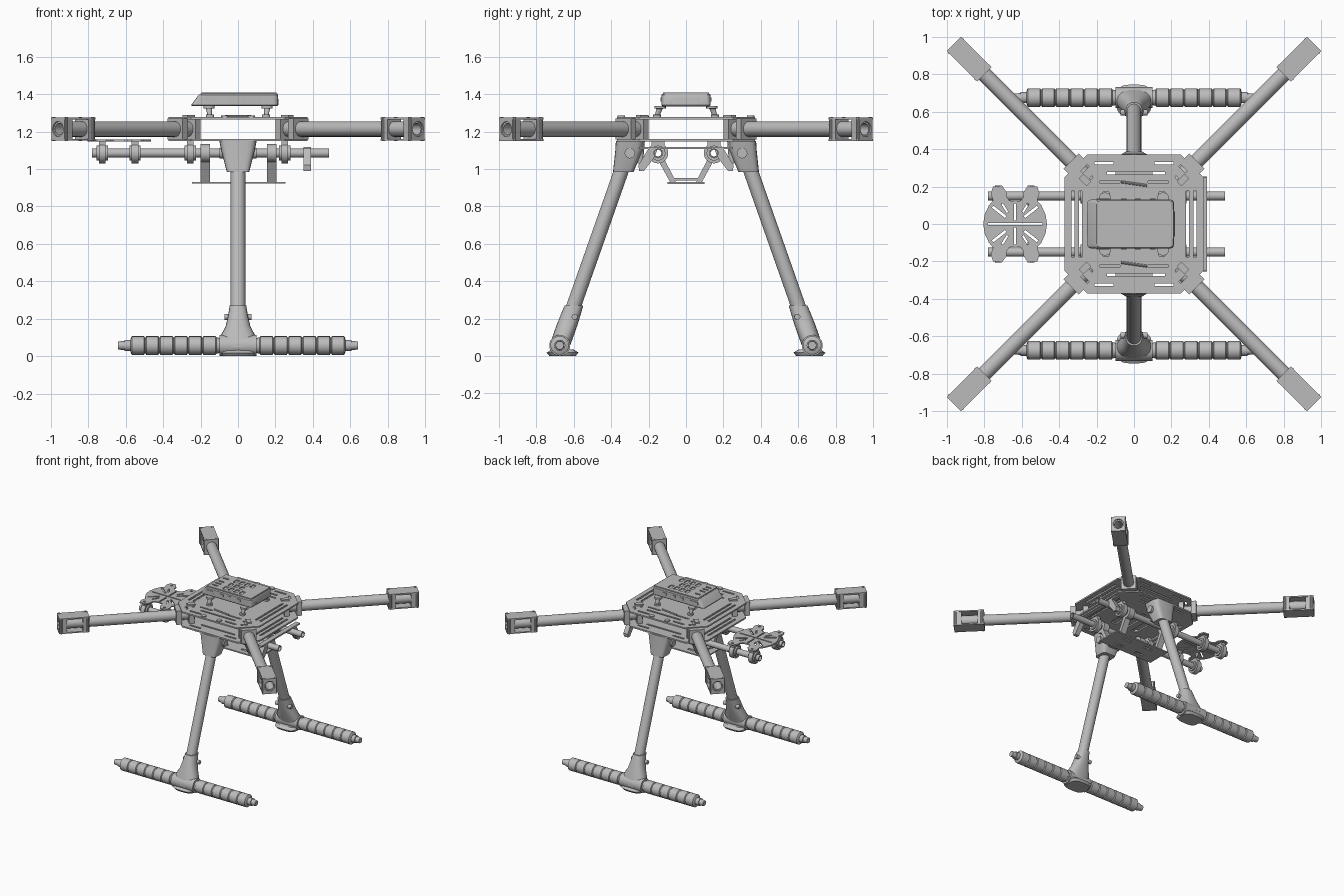
import bpy, bmesh
from math import cos, sin, pi, radians, copysign
from mathutils import Vector

cube = bpy.data.objects.get("Cube")
if cube:
    bpy.data.objects.remove(cube)

grey = bpy.data.materials.new("mid_grey")
grey.use_nodes = True
colour = (0.5, 0.5, 0.5, 1)
grey.diffuse_color = colour
grey.node_tree.nodes["Principled BSDF"].inputs["Base Color"].default_value = colour
parts = []
UP, X = Vector((0, 0, 1)), Vector((1, 0, 0))


def add(name, mesh):
    mesh.materials.clear()
    mesh.materials.append(grey)
    obj = bpy.data.objects.new(name, mesh)
    bpy.context.collection.objects.link(obj)
    parts.append(obj)
    return obj


def from_rings(name, rings, closed=False):
    """Skin a list of equal point rings; cap the ends unless closed."""
    bm = bmesh.new()
    rows = [[bm.verts.new(p) for p in ring] for ring in rings]
    n = len(rows[0])
    for a, b in zip(rows, rows[1:] + (rows[:1] if closed else [])):
        for i in range(n):
            j = (i + 1) % n
            bm.faces.new((a[i], a[j], b[j], b[i]))
    if not closed:
        bm.faces.new(rows[0])
        bm.faces.new(rows[-1])
    bmesh.ops.recalc_face_normals(bm, faces=bm.faces)
    mesh = bpy.data.meshes.new(name)
    bm.to_mesh(mesh)
    bm.free()
    return add(name, mesh)


def lathe(name, start, end, profile, closed=False, n=24):
    """Turn (distance, radius) pairs about the line from start to end."""
    start, axis = Vector(start), (Vector(end) - Vector(start)).normalized()
    q = axis.to_track_quat('Z', 'Y')
    rings = [[start + axis * t + q @ Vector((r * cos(2 * pi * i / n), r * sin(2 * pi * i / n), 0))
              for i in range(n)] for t, r in profile]
    return from_rings(name, rings, closed)


def rod(name, start, end, r, n=24):
    length = (Vector(end) - Vector(start)).length
    return lathe(name, start, end, [(0, r), (length, r)], n=n)


def pipe(name, start, end, r, bore):
    length = (Vector(end) - Vector(start)).length
    return lathe(name, start, end, [(0, bore), (0, r), (length, r), (length, bore)], True)


def loft(name, sections, power=1.0, n=24):
    """Stack of rounded sections: (x, y, z, half width, half depth)."""
    def shape(v):
        return copysign(abs(v) ** power, v)
    rings = [[(x + w * shape(cos(2 * pi * i / n)), y + d * shape(sin(2 * pi * i / n)), z)
              for i in range(n)] for x, y, z, w, d in sections]
    return from_rings(name, rings)


def rect(x, y, w, h, turn=0.0):
    c, s = cos(turn), sin(turn)
    return [(x + c * a * w / 2 - s * b * h / 2, y + s * a * w / 2 + c * b * h / 2)
            for a, b in ((-1, -1), (1, -1), (1, 1), (-1, 1))]


def disc(x, y, r, n=20):
    return [(x + r * cos(2 * pi * i / n), y + r * sin(2 * pi * i / n)) for i in range(n)]


def plate(name, outline, holes, thick, centre, normal=UP):
    """Flat sheet with openings, cut square to its normal."""
    curve = bpy.data.curves.new(name, 'CURVE')
    curve.dimensions, curve.fill_mode, curve.extrude = '2D', 'BOTH', thick / 2
    for loop in [outline] + holes:
        spline = curve.splines.new('POLY')
        spline.points.add(len(loop) - 1)
        for point, (x, y) in zip(spline.points, loop):
            point.co = (x, y, 0, 1)
        spline.use_cyclic_u = True
    temp = bpy.data.objects.new("temp", curve)
    bpy.context.collection.objects.link(temp)
    graph = bpy.context.evaluated_depsgraph_get()
    mesh = bpy.data.meshes.new_from_object(temp.evaluated_get(graph))
    bpy.data.objects.remove(temp)
    obj = add(name, mesh)
    obj.location = centre
    if normal is not UP:
        obj.rotation_mode = 'QUATERNION'
        obj.rotation_quaternion = normal.to_track_quat('Z', 'Y')
    return obj


SIGNS = (-1, 1)
CORNERS = [(a, b) for a in SIGNS for b in SIGNS]

# Body decks: chamfered squares with slots
octagon = [(-.37, -.25), (-.25, -.37), (.25, -.37), (.37, -.25),
           (.37, .25), (.25, .37), (-.25, .37), (-.37, .25)]
slots = [rect(s * x, 0, .016, .35) for s in SIGNS for x in (.285, .325)]
slots += [rect(.01, s * .272, .31, .014) for s in SIGNS]
slots += [rect(x, s * .225, .11, .012) for s in SIGNS for x in (-.13, .13)]
slots += [rect(a * .16, b * .325, .10, .014) for a, b in CORNERS]
slots += [rect(a * .262, b * .295, .05, .016, -a * b * pi / 4) for a, b in CORNERS]
slots += [disc(a * .23, b * .25, .01) for a, b in CORNERS]
plate("top_deck", octagon, slots, .012, (0, 0, 1.271))
plate("bottom_deck", octagon, slots[:6] + slots[10:14] +
      [rect(x, 0, .05, .25) for x in (-.1, 0, .1)], .012, (0, 0, 1.154))

# Deck fasteners, corner brackets and wire clips
for a, b in CORNERS:
    rod("deck_screw", (a * .07, b * .345, 1.27), (a * .07, b * .345, 1.285), .02, 16)
    plate("corner_bracket", rect(0, 0, .06, .035, a * b * pi / 4), [], .012,
          (a * .262, b * .235, 1.282))
for s in SIGNS:
    rod("wire_clip", (-.07, s * .215 + .01, 1.28), (.07, s * .215 - .01, 1.28), .007, 8)

# Four arms with inner clamps and motor mounts
for k in range(4):
    turn = pi / 4 + k * pi / 2
    d = Vector((cos(turn), sin(turn), 0))
    mid = UP * 1.213
    pipe("arm_tube", d * .33 + mid, d * 1.35 + mid, .041, .031)
    for dist, thick, width in ((.36, .04, .115), (.455, .04, .115), (1.155, .05, .1), (1.33, .06, .1)):
        plate("arm_clamp", rect(0, 0, width, .112), [disc(0, 0, .0405, 24)], thick,
              d * dist + mid, d)
    for z in (1.156, 1.27):
        holes = [disc(*(Vector((cos(turn) * u - sin(turn) * v, sin(turn) * u + cos(turn) * v))), .007, 10)
                 for u in (-.1, .1) for v in (-.04, .04)]
        plate("motor_plate", rect(0, 0, .23, .108, turn), holes, .01, d * 1.245 + UP * z)
    side = Vector((-d.y, d.x, 0))
    for s in SIGNS:
        for dist in (1.145, 1.345):
            p = d * dist + side * s * .047
            rod("mount_post", p + UP * 1.15, p + UP * 1.277, .01, 10)

# Legs, hinge clamps, feet and padded skids
for s in SIGNS:
    def leg(z):
        return s * (.675 - .352 * (z - .055))
    pipe("leg_tube", (0, leg(1.1), 1.1), (0, leg(.08), .08), .039, .03)
    loft("leg_hinge", [(0, s * .30, 1.15, .1, .075), (0, s * .305, 1.1, .09, .073),
                       (0, s * .335, .985, .06, .055)], .45)
    rod("hinge_bolt", (-.1, s * .3, 1.085), (.1, s * .3, 1.085), .028)
    loft("hinge_lug", [(0, s * .25, 1.15, .05, .03), (0, s * .245, 1.03, .04, .015)], .5)
    foot = [(.27, .044, .05), (.21, .054, .054), (.16, .066, .056), (.11, .092, .056), (.05, .1, .055)]
    loft("foot_socket", [(0, leg(z), z, w, dep) for z, w, dep in foot], .8)
    rod("foot_bolt", (-.072, leg(.21) - s * .025, .21), (.072, leg(.21) - s * .025, .21), .016, 16)
    pipe("foot_sleeve", (-.1, s * .675, .057), (.1, s * .675, .057), .056, .02)
    loft("foot_pad", [(0, s * .66, 0, .085, .07), (0, s * .66, .018, .095, .085),
                      (0, s * .66, .035, .09, .06)], .6)
    for e in SIGNS:
        profile = [(0, .025)]
        for i in range(6):
            t = .115 + i * .0765
            profile += [(t, .043), (t + .005, .05), (t + .069, .05), (t + .074, .043)]
        profile += [(.575, .03), (.605, .03), (.606, .024), (.64, .022)]
        lathe("skid_bar", (0, s * .675, .057), (e, s * .675, .057), profile, n=20)

# Twin rails with clamp rings under the body
for s in SIGNS:
    pipe("rail", (-.78, s * .15, 1.085), (.485, s * .15, 1.085), .024, .018)
    for x in (-.725, -.55, -.255, .25):
        lathe("rail_ring", (x - .03, s * .15, 1.085), (x, s * .15, 1.085),
              [(0, .025), (0, .04), (.012, .04), (.012, .055), (.048, .055),
               (.048, .04), (.06, .04), (.06, .025)], True)
        plate("ring_saddle", rect(0, 0, .036, .07), [], .03, (x, s * .15, 1.135))
    # Rear holder tabs
    plate("rear_tab", [(s * .15, 1.11), (s * .2, 1.11), (s * .255, 1.02), (s * .25, .99),
                       (s * .225, .99), (s * .17, 1.06)], [], .038, (.37, 0, 0), X)
    # Struts holding the battery tray
    for x in (-.175, .18):
        pipe("tray_ring", (x - .025, s * .15, 1.085), (x + .025, s * .15, 1.085), .048, .023)
        plate("tray_strut", [(s * .175, 1.05), (s * .145, 1.04), (s * .085, .93),
                             (s * .055, .93), (s * .065, .955), (s * .115, 1.05)],
              [], .05, (x, 0, 0), X)
plate("rear_strip", rect(0, 0, .038, .50), [], .012, (.37, 0, 1.112))
for x in (-.175, .18):
    plate("tray_crossbar", rect(0, 0, .05, .15), [], .014, (x, 0, .945))
plate("battery_tray", rect(0, 0, .5, .2), [rect(x, s * .05, .08, .02) for x in (-.1, .1) for s in SIGNS],
      .01, (.005, 0, .926))

# Slotted camera plate on the front of the rails
quarter = [(.17, 0), (.163, .05), (.14, .1), (.118, .125), (.13, .165), (.118, .2),
           (.07, .205), (.045, .17), (.045, .145), (.03, .125), (0, .12)]
half = quarter + [(-x, y) for x, y in quarter[-2::-1]]
outline = half + [(x, -y) for x, y in half[-2:0:-1]]
slits = [rect(0, 0, .29, .01)]
slits += [rect(0, s * .065, .01, .09) for s in SIGNS]
slits += [rect(a * .085, b * .065, .09, .014, a * b * radians(38)) for a, b in CORNERS]
slits += [rect(a * .055, b * .085, .055, .011, a * b * radians(58)) for a, b in CORNERS]
slits += [disc(a * .09, b * .175, .01, 12) for a, b in CORNERS]
plate("camera_plate", outline, slits, .01, (-.635, 0, 1.152))

# Controller case on four splayed feet
loft("controller_case", [(-.02, 0, 1.335, .228, .125), (-.018, 0, 1.342, .232, .132),
                         (.002, 0, 1.395, .212, .132), (.005, 0, 1.402, .205, .126)], .12, 32)
vents = [rect(x, y, .03, .05) for x in (-.06, -.01, .04, .09) for y in (-.075, .065)]
vents += [rect(x, -.005, .03, .045) for x in (-.06, -.01, .04)]
vents += [rect(-.15, y, .05, .014) for y in (-.08, -.04, .0, .06)]
plate("controller_lid", rect(.005, 0, .40, .245), vents, .009, (0, 0, 1.405))
for s in SIGNS:
    for x, w in ((-.165, .07), (-.055, .03), (.02, .03), (.1, .03)):
        loft("side_port", [(x, s * .131, 1.362, w / 2, .005), (x, s * .131, 1.382, w / 2, .005)], .2)
loft("end_port", [(.213, 0, 1.345, .005, .07), (.209, 0, 1.382, .005, .07)], .2)
for a, b in CORNERS:
    loft("case_foot", [(a * .15, b * .155, 1.275, .022, .022), (a * .15, b * .155, 1.29, .022, .022),
                       (a * .152, b * .152, 1.291, .012, .014), (a * .155, b * .142, 1.322, .016, .016),
                       (a * .155, b * .138, 1.323, .03, .03), (a * .155, b * .138, 1.338, .03, .03)], .8, 16)

# Smooth the round parts and keep the hard edges
for obj in bpy.context.selected_objects:
    obj.select_set(False)
for obj in parts:
    obj.select_set(True)
bpy.context.view_layer.objects.active = parts[0]
bpy.ops.object.shade_smooth_by_angle(angle=radians(30))
